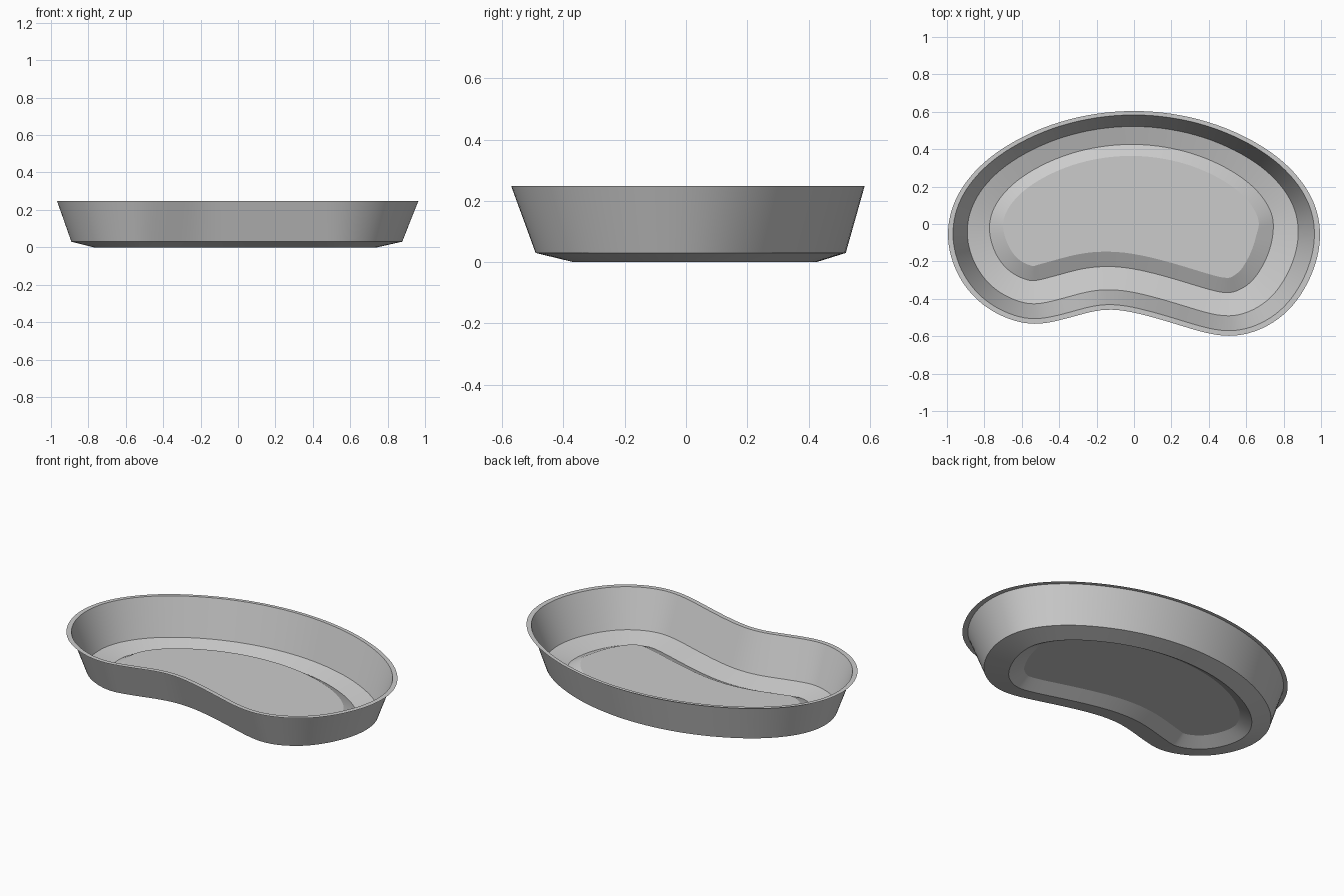
import bpy, bmesh, math
from mathutils import Vector

if "Cube" in bpy.data.objects:
    bpy.data.objects.remove(bpy.data.objects["Cube"], do_unlink=True)

# Satin grey metal
metal = bpy.data.materials.new("satin_grey")
metal.use_nodes = True
grey = (0.6, 0.6, 0.6, 1)
metal.diffuse_color = grey
metal.node_tree.nodes["Principled BSDF"].inputs["Base Color"].default_value = grey

# Kidney outline of the rim, counter-clockwise from the left end
OUTLINE = [(1, -.06), (.94, .17), (.74, .385), (.4, .55), (0, .61), (-.4, .55),
           (-.74, .385), (-.94, .17), (-1, -.06), (-.94, -.28), (-.79, -.45),
           (-.56, -.54), (-.34, -.5), (-.12, -.45), (.18, -.52), (.51, -.61),
           (.78, -.51), (.94, -.3)]
# Cross-section: inward offset and height, from rim to raised floor
SECTION = [(0, .248), (.028, .248), (.11, .03), (.238, 0), (.32, .04)]
STEPS = 8


def smooth_loop(points):
    """Closed Catmull-Rom loop, lightly relaxed."""
    pts = [Vector(p) for p in points]
    n, loop = len(pts), []
    for i in range(n):
        a, b, c, d = (pts[(i + k) % n] for k in (-1, 0, 1, 2))
        for s in range(STEPS):
            t = s / STEPS
            loop.append(.5 * (2 * b + (c - a) * t + (2 * a - 5 * b + 4 * c - d) * t * t
                              + (3 * b - a - 3 * c + d) * t ** 3))
    for _ in range(12):
        loop = [(loop[i - 1] + 2 * p + loop[(i + 1) % len(loop)]) / 4
                for i, p in enumerate(loop)]
    return loop


def inset(loop, dist):
    """Offset inward, a little less along the back edge."""
    out = []
    for i, p in enumerate(loop):
        tangent = (loop[(i + 1) % len(loop)] - loop[i - 1]).normalized()
        nx, ny = tangent.y, -tangent.x
        weight = 1 + .06 * nx - .11 * ny - .14 * ny * ny
        out.append(p - Vector((nx, ny)) * dist * weight)
    return out


# Dish: rim flange, sloping wall, gutter and raised floor in one sheet
outline = smooth_loop(OUTLINE)
bm = bmesh.new()
rings = [[bm.verts.new((p.x, p.y, z)) for p in inset(outline, d)] for d, z in SECTION]
for outer, inner in zip(rings, rings[1:]):
    for i in range(len(outer)):
        j = (i + 1) % len(outer)
        bm.faces.new((outer[i], outer[j], inner[j], inner[i]))
bm.faces.new(rings[-1])
for face in bm.faces:
    face.smooth = True
# Keep the creases between the bands crisp
for ring in rings:
    for i in range(len(ring)):
        bm.edges.get((ring[i - 1], ring[i])).smooth = False

mesh = bpy.data.meshes.new("kidney_dish")
bm.to_mesh(mesh)
bm.free()
mesh.materials.append(metal)
dish = bpy.data.objects.new("kidney_dish", mesh)
bpy.context.collection.objects.link(dish)
